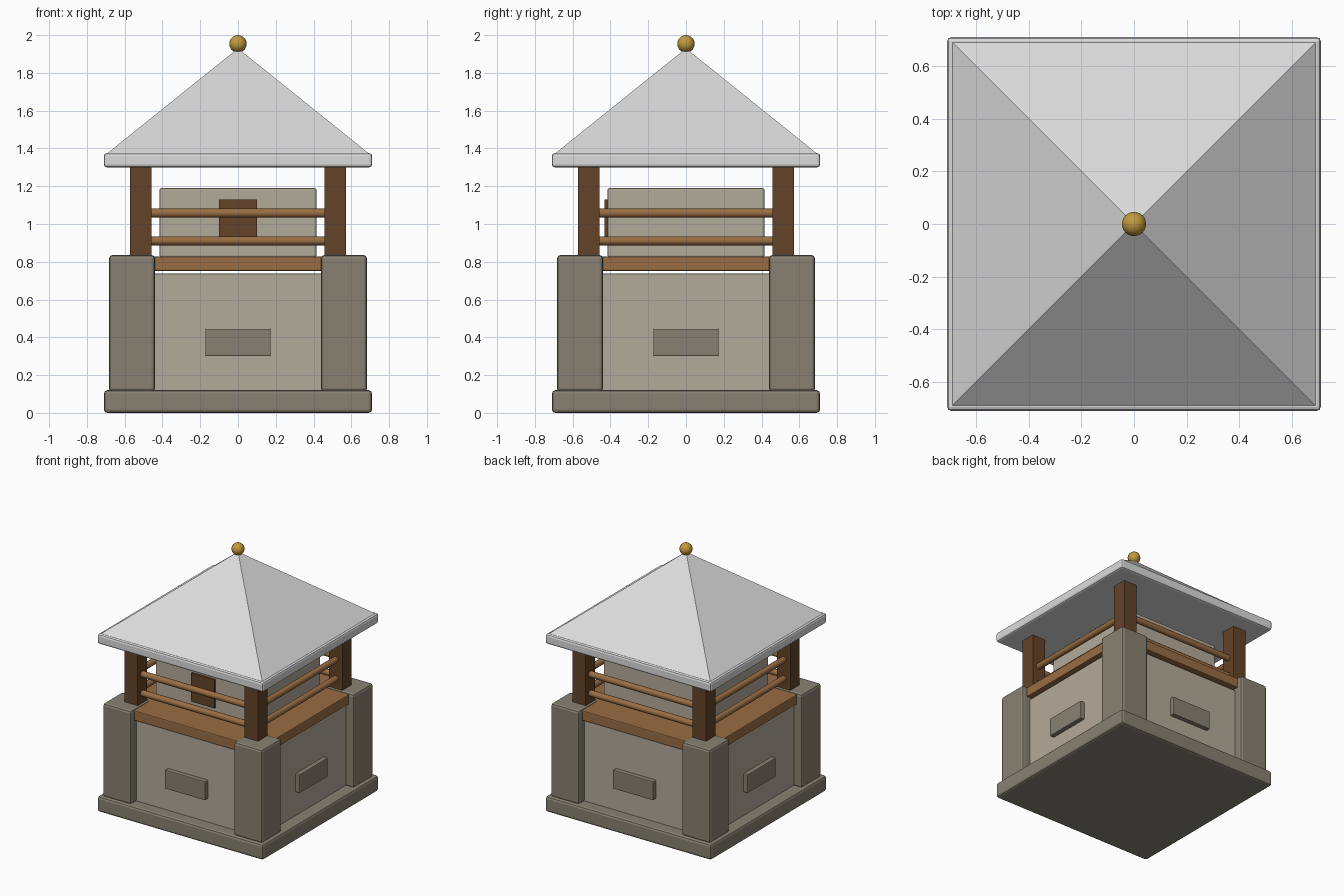
import bpy, bmesh, math
from mathutils import Matrix, Vector

if "Cube" in bpy.data.objects:
    bpy.data.objects.remove(bpy.data.objects["Cube"])


def material(name, rgb):
    m = bpy.data.materials.new(name)
    m.diffuse_color = (*rgb, 1)
    m.use_nodes = True
    m.node_tree.nodes["Principled BSDF"].inputs["Base Color"].default_value = m.diffuse_color
    return m


STONE = material("pale_stone", (0.45, 0.405, 0.325))
DARK_STONE = material("dark_stone", (0.245, 0.222, 0.167))
DARK_WOOD = material("dark_wood", (0.125, 0.056, 0.022))
WOOD = material("light_wood", (0.32, 0.155, 0.056))
ROOF = material("pale_roof", (0.71, 0.71, 0.71))
GOLD = material("gold", (0.53, 0.32, 0.045))


def finish(name, bm, mat, bevel=0.0, smooth=False):
    me = bpy.data.meshes.new(name)
    bmesh.ops.recalc_face_normals(bm, faces=bm.faces)
    for f in bm.faces:
        f.smooth = smooth and len(f.verts) <= 4
    bm.to_mesh(me)
    bm.free()
    me.materials.append(mat)
    ob = bpy.data.objects.new(name, me)
    bpy.context.collection.objects.link(ob)
    if bevel:
        mod = ob.modifiers.new("bevel", 'BEVEL')
        mod.width = bevel
        mod.segments = 2
    return ob


def box(name, lo, hi, mat, bevel=0.0, turn=0):
    """Box between two corners, turned about z by quarter turns."""
    lo, hi = Vector(lo), Vector(hi)
    bm = bmesh.new()
    bmesh.ops.create_cube(bm, size=1, matrix=Matrix.Rotation(turn * math.pi / 2, 4, 'Z')
                          @ Matrix.Translation((lo + hi) / 2)
                          @ Matrix.Diagonal((*(hi - lo), 1)))
    return finish(name, bm, mat, bevel)


def slab(name, half, z0, z1, mat, bevel=0.0):
    return box(name, (-half, -half, z0), (half, half, z1), mat, bevel)


def rail(name, z, turn):
    bm = bmesh.new()
    m = (Matrix.Rotation(turn * math.pi / 2, 4, 'Z') @ Matrix.Translation((0, -0.515, z))
         @ Matrix.Rotation(math.pi / 2, 4, 'Y'))
    bmesh.ops.create_cone(bm, cap_ends=True, segments=12, radius1=0.024,
                          radius2=0.024, depth=1.0, matrix=m)
    finish(name, bm, WOOD, smooth=True)


# Masonry base, wall block, balcony floor and upper room
slab("base", 0.71, 0, 0.12, DARK_STONE, 0.018)
slab("walls", 0.615, 0.11, 0.738, STONE, 0.006)
slab("balcony_floor", 0.64, 0.752, 0.828, WOOD, 0.006)
slab("upper_room", 0.415, 0.825, 1.19, STONE, 0.008)
box("door", (-0.1, -0.432, 0.91), (0.1, -0.41, 1.13), DARK_WOOD)

# Four-fold parts: corner piers, posts, wall plaques and railings
for t in range(4):
    box(f"corner_pier_{t}", (0.44, -0.682, 0.11), (0.682, -0.44, 0.836), DARK_STONE, 0.018, t)
    box(f"roof_post_{t}", (0.457, -0.573, 0.82), (0.573, -0.457, 1.31), DARK_WOOD, 0.004, t)
    box(f"wall_plaque_{t}", (-0.173, -0.65, 0.3), (0.173, -0.605, 0.445), DARK_STONE, 0.006, t)
    rail(f"lower_rail_{t}", 0.911, t)
    rail(f"upper_rail_{t}", 1.058, t)

# Roof: eave slab and four-sided pyramid
slab("eave", 0.71, 1.3, 1.375, ROOF, 0.015)
bm = bmesh.new()
bmesh.ops.create_cone(bm, cap_ends=True, segments=4, radius1=0.697 * math.sqrt(2), radius2=0,
                      depth=0.56, matrix=Matrix.Translation((0, 0, 1.65))
                      @ Matrix.Rotation(math.pi / 4, 4, 'Z'))
bmesh.ops.remove_doubles(bm, verts=bm.verts, dist=1e-5)
# square the pyramid to the walls whatever the cone's starting angle
corner = max(bm.verts, key=lambda v: v.co.xy.length)
off = math.pi / 4 - math.atan2(corner.co.y, corner.co.x)
bmesh.ops.rotate(bm, verts=bm.verts, cent=(0, 0, 0), matrix=Matrix.Rotation(off, 3, 'Z'))
finish("roof", bm, ROOF)

# Ball on the peak
bm = bmesh.new()
bmesh.ops.create_uvsphere(bm, u_segments=24, v_segments=14, radius=0.046,
                          matrix=Matrix.Translation((0, 0, 1.954)))
finish("finial_ball", bm, GOLD, smooth=True)
